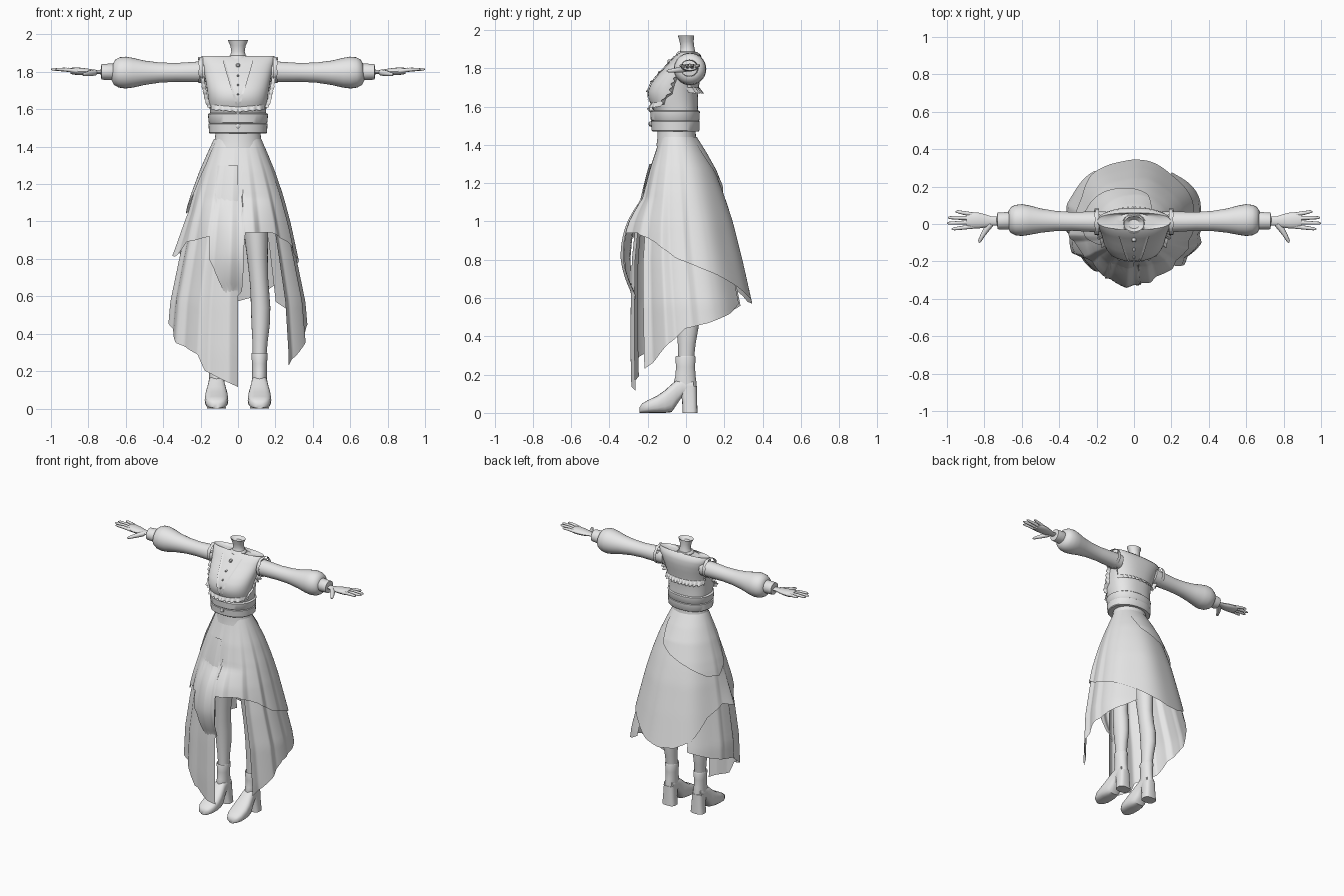
import bpy, math
from math import sin, cos, pi, radians
from mathutils import Vector

mat = bpy.data.materials.new("plain_grey")
mat.diffuse_color = (0.8, 0.8, 0.8, 1)


def make(name, verts, faces, mirror=False, angle=40):
    me = bpy.data.meshes.new(name)
    me.from_pydata([tuple(v) for v in verts], [], faces)
    me.materials.append(mat)
    me.shade_smooth()
    me.set_sharp_from_angle(angle=radians(angle))
    ob = bpy.data.objects.new(name, me)
    bpy.context.collection.objects.link(ob)
    if mirror:
        ob.modifiers.new("mirror", 'MIRROR')
    return ob


def loft(name, rings, closed=True, caps=True, mirror=False, angle=40):
    """Skin a list of equal-length point rings."""
    n = len(rings[0])
    verts = [p for r in rings for p in r]
    faces = [(i * n + j, i * n + (j + 1) % n, (i + 1) * n + (j + 1) % n, (i + 1) * n + j)
             for i in range(len(rings) - 1) for j in range(n if closed else n - 1)]
    if closed and caps:
        faces += [tuple(reversed(range(n))), tuple(range(len(verts) - n, len(verts)))]
    return make(name, verts, faces, mirror, angle)


def lerp(table, t):
    """Interpolate rows sorted by their first column."""
    if t <= table[0][0]:
        return table[0][1:]
    for a, b in zip(table, table[1:]):
        if t <= b[0]:
            k = (t - a[0]) / (b[0] - a[0])
            return [p + (q - p) * k for p, q in zip(a[1:], b[1:])]
    return table[-1][1:]


def oval(z, rx, yf, yb, cx=0, e=2.0, n=40):
    """Horizontal superellipse ring between yf (front) and yb (back)."""
    pts = []
    for i in range(n):
        a = 2 * pi * i / n
        c, s = cos(a), sin(a)
        pts.append((cx + rx * math.copysign(abs(c) ** (2 / e), c),
                    (yf + yb) / 2 + (yb - yf) / 2 * math.copysign(abs(s) ** (2 / e), s), z))
    return pts


def stack(name, rows, cx=0, e=2.0, n=40, **kw):
    return loft(name, [oval(*r, cx=cx, e=e, n=n) for r in rows], **kw)


def tube(name, path, n=12, flat=1.0, **kw):
    """Round tube through (x, y, z, radius) points; flat squashes z."""
    rings = []
    for i, p in enumerate(path):
        d = Vector(path[min(i + 1, len(path) - 1)][:3]) - Vector(path[max(i - 1, 0)][:3])
        u = d.cross(Vector((0, 0, 1))).normalized()
        w = u.cross(d).normalized()
        rings.append([Vector(p[:3]) + p[3] * (u * cos(2 * pi * j / n) + w * flat * sin(2 * pi * j / n))
                      for j in range(n)])
    return loft(name, rings, **kw)


# ---- torso ----
TORSO = [(1.575, .148, -.168, .063), (1.61, .152, -.183, .062), (1.64, .157, -.196, .062),
         (1.68, .162, -.199, .064), (1.72, .168, -.182, .07), (1.76, .174, -.152, .078),
         (1.80, .182, -.115, .084), (1.84, .192, -.078, .086), (1.868, .198, -.055, .078)]
E = 2.4
stack("vest", TORSO + [(1.884, .195, -.03, .06), (1.874, .15, -.035, .058), (1.866, .10, -.045, .056),
                       (1.872, .06, -.045, .05), (1.86, .04, -.03, .04)], e=E, n=48)


def on_torso(x, z, side=-1, out=0.0):
    rx, yf, yb = lerp(TORSO, z)
    k = max(0, 1 - min(1, abs(x) / rx) ** E) ** (1 / E)
    return Vector((x, (yf + yb) / 2 + side * ((yb - yf) / 2 * k + out), z))


def ribbon(name, path, d, waves=0, amp=0.0, out=(0, -1, 0), n=60, **kw):
    """Strip along a path, widened by d, with a wavy free edge."""
    rows = []
    for i in range(n + 1):
        t = i / n * (len(path) - 1)
        k = min(int(t), len(path) - 2)
        p = Vector(path[k]).lerp(Vector(path[k + 1]), t - k)
        w = sin(2 * pi * waves * i / n)
        rows.append([p, p + Vector(d) * (.6 + .03 * w) + Vector(out) * amp * (.6 + .5 * w),
                     p + Vector(d) * (1 + .07 * w) + Vector(out) * amp * (1 + w)])
    return loft(name, rows, closed=False, **kw)


# corset bands, waist, buttons and neckline trim
stack("corset_lower_band", [(1.47, .15, -.175, .066), (1.475, .155, -.18, .07),
                            (1.522, .158, -.184, .071), (1.526, .15, -.176, .066)], e=2.2)
stack("corset_upper_band", [(1.524, .152, -.178, .066), (1.53, .157, -.184, .071),
                            (1.574, .161, -.187, .072), (1.58, .15, -.176, .066)], e=2.2)
stack("waistband", [(1.395, .135, -.155, .06), (1.43, .124, -.15, .052), (1.48, .12, -.148, .05)])
V_EDGE = [on_torso(.07 * t, 1.62 + .24 * t, out=.004) for t in [i / 12 for i in range(13)]]
ribbon("neckline_trim", V_EDGE, (.012, .002, .002), amp=.004, mirror=True)
for i, (z, y, r) in enumerate([(1.585, -.186, .013), (1.51, -.186, .013), (1.78, -.138, .006),
                               (1.73, -.178, .005), (1.68, -.2, .005)]):
    tube("button_%d" % i, [(0, y + .01, z, r), (0, y - .004, z, r), (0, y - .009, z, r * .5)])

# ruffles
F = [i / 24 for i in range(25)]
ribbon("front_ruffle", [on_torso(.184 - .04 * t ** 2, 1.84 - .23 * t, out=.002) for t in F],
       (.02, -.008, 0), waves=8, amp=.006, mirror=True, n=100)
ribbon("underbust_ruffle", [on_torso(.145 * t, 1.612 + .012 * t, out=.002) for t in F],
       (0, -.006, -.026), waves=4, amp=.006, mirror=True, n=80)
ribbon("back_ruffle", [on_torso(.155 * t, 1.70, 1, .002) for t in F],
       (0, .01, -.03), waves=6, amp=.008, out=(0, 1, 0), mirror=True, n=80)
ribbon("back_side_ruffle", [on_torso(.15 + .03 * t, 1.70 + .15 * t, 1, .002) for t in F],
       (.02, .012, 0), waves=6, amp=.005, out=(0, 1, 0), mirror=True, n=80)
ribbon("shoulder_ruffle", [(.188, .012 + .07 * cos(2 * pi * t), 1.81 + .07 * sin(2 * pi * t)) for t in F],
       (.02, 0, 0), waves=8, amp=.002, out=(1, 0, 0), mirror=True, n=96)

# neck, collar, pendant
stack("neck", [(1.82, .075, -.065, .06), (1.86, .06, -.047, .055), (1.88, .043, -.032, .05),
               (1.91, .036, -.028, .043), (1.94, .041, -.034, .04), (1.97, .055, -.042, .042),
               (1.95, .03, -.025, .025)], n=24)
stack("neck_band", [(1.868, .054, -.05, .055), (1.872, .056, -.053, .058),
                    (1.884, .049, -.045, .054), (1.887, .042, -.04, .048)], n=24)
tube("pendant", [(0, -.03, 1.835, .004), (0, -.09, 1.835, .012), (0, -.097, 1.835, .006)])

# ---- arms ----
tube("sleeve", [(.15, .012, 1.80, .055), (.21, .012, 1.80, .055), (.33, .014, 1.797, .05),
                (.42, .016, 1.796, .054), (.5, .018, 1.795, .065), (.56, .02, 1.795, .079),
                (.6, .021, 1.796, .085), (.635, .021, 1.797, .081), (.66, .021, 1.798, .068),
                (.672, .021, 1.799, .045)], n=28, mirror=True)
tube("cuff", [(.66, .018, 1.80, .044), (.668, .018, 1.80, .047), (.73, .016, 1.80, .044),
              (.736, .016, 1.80, .04), (.73, .016, 1.80, .03)], n=24, flat=.95, mirror=True)
tube("palm", [(.72, .016, 1.80, .024), (.76, .016, 1.80, .024), (.79, .016, 1.80, .034),
              (.83, .018, 1.802, .042), (.87, .02, 1.804, .044), (.895, .02, 1.805, .036)],
     n=16, flat=.45, mirror=True)
fingers = [(-.014, -.026, .975), (.009, .004, 1.0), (.031, .034, .995), (.051, .066, .955)]
for i, (y0, y1, x1) in enumerate(fingers):
    xm = (.86 + x1) / 2
    tube("finger_%d" % i, [(.86, y0, 1.804, .011), (xm, (y0 + y1) / 2, 1.812, .0105),
                           (x1 - .012, y1, 1.814, .008), (x1, y1, 1.813, .003)], n=10, mirror=True)
tube("thumb", [(.765, .0, 1.797, .016), (.79, -.03, 1.792, .016), (.81, -.062, 1.788, .012),
               (.825, -.09, 1.786, .009), (.828, -.1, 1.786, .003)], n=10, mirror=True)

# ---- legs and boots ----
CX = .115
leg = [(.27, .036, -.04, .04, .115), (.36, .041, -.043, .05, .118), (.45, .049, -.05, .066, .121),
       (.54, .052, -.055, .064, .121), (.62, .05, -.062, .05, .117), (.7, .05, -.068, .045, .111),
       (.82, .056, -.08, .055, .103), (1.0, .07, -.1, .07, .093), (1.2, .08, -.11, .07, .088)]
loft("leg", [oval(*r, n=24) for r in leg], mirror=True)
stack("boot_shaft", [(.10, .04, -.05, .055), (.15, .04, -.066, .056), (.19, .039, -.056, .05),
                     (.24, .04, -.052, .047), (.29, .044, -.056, .05), (.297, .042, -.053, .047),
                     (.29, .036, -.045, .04)], cx=CX, n=24, mirror=True)
stack("boot_heel", [(0, .05, -.018, .06), (.06, .044, -.02, .058), (.14, .04, -.035, .057)],
      cx=CX, e=3, n=24, mirror=True)
foot = [(-.242, .018, 0, .03), (-.23, .042, 0, .048), (-.2, .058, 0, .066), (-.15, .063, 0, .09),
        (-.11, .06, 0, .118), (-.075, .053, .004, .15), (-.05, .046, .04, .17),
        (-.02, .042, .085, .18), (.04, .038, .1, .17)]
loft("boot_foot", [[(CX + w * math.copysign(abs(cos(a)) ** .7, cos(a)), y,
                     (zb + zt) / 2 + (zt - zb) / 2 * math.copysign(abs(sin(a)) ** .7, sin(a)))
                    for a in [2 * pi * j / 20 for j in range(20)]] for y, w, zb, zt in foot], mirror=True)

# ---- layered skirt: angle 0 is the front, positive towards +x ----
SKIRT = [(.1, .38, .275, .4), (.3, .38, .28, .385), (.57, .357, .28, .335), (.8, .31, .275, .283),
         (1.0, .267, .255, .233), (1.15, .228, .228, .185), (1.27, .19, .2, .142),
         (1.36, .155, .172, .096), (1.44, .122, .148, .05)]


def layer(name, hem, top, out, bulge=0.0, flare=(0, 0), rows=26):
    """Pleated sheet from the waist to a hem given as (degrees, height)."""
    a0, a1 = hem[0][0], hem[-1][0]
    n = int((a1 - a0) / 1.5)
    grid = []
    for i in range(n + 1):
        deg = a0 + (a1 - a0) * i / n
        a, h = radians(deg), lerp(hem, deg)[0]
        front = max(0, min(1, (115 - abs((deg + 180) % 360 - 180)) / 50))
        col = []
        for j in range(rows + 1):
            z = top + (h - top) * j / rows
            rx, yf, yb = lerp(SKIRT, z)
            fall = min(1, (1.44 - z) / .5)
            saw = (deg / 24) % 1
            fold = saw / .7 if saw < .7 else (1 - saw) / .3
            k = 1 + fall * (.07 * front * (fold - .5) + .015 * (1 - front) * sin(7 * a))
            if cos(a) > 0:
                k += .05 * fall * sin(2 * a) ** 2
            k += flare[1] * math.exp(-((deg - flare[0]) / 16) ** 2) * max(0, (1.05 - z) / .25)
            o = out * min(1, .3 + fall)
            y = (yb - yf) / 2 - ((yf + yb) / 2 * k + o) * cos(a)
            y -= bulge * max(0, cos(a)) ** 4 * max(-.3, 1 - ((z - .87) / .22) ** 2)
            col.append((((rx * k) + o) * sin(a), y, z))
        grid.append(col)
    return loft(name, grid, closed=False, angle=50)


layer("long_left_panel", [(-145, .56), (-115, .5), (-95, .47), (-78, .45), (-55, .35), (-32, .29),
                          (-27, .2), (0, .115)], 1.3, 0)
layer("long_right_panel", [(41, .23), (52, .28), (66, .36), (82, .44), (105, .47), (130, .52),
                           (145, .57)], 1.3, 0)
layer("main_skirt", [(-178, .57), (-160, .58), (-140, .64), (-120, .78), (-95, .85), (-75, .81),
                     (-58, .89), (-29, .92), (-28, .80), (-6, .56), (4, .63), (7, .94), (36, .94),
                     (58, .89), (78, .81), (95, .775), (120, .72), (145, .66), (165, .6), (182, .57)],
      1.44, .01, bulge=.055, flare=(-78, .11))
layer("short_left_overlay", [(-215, 1.36), (-200, 1.24), (-180, 1.19), (-150, 1.13), (-120, 1.06),
                             (-95, 1.04), (-75, 1.12), (-62, 1.3)], 1.44, .024)
